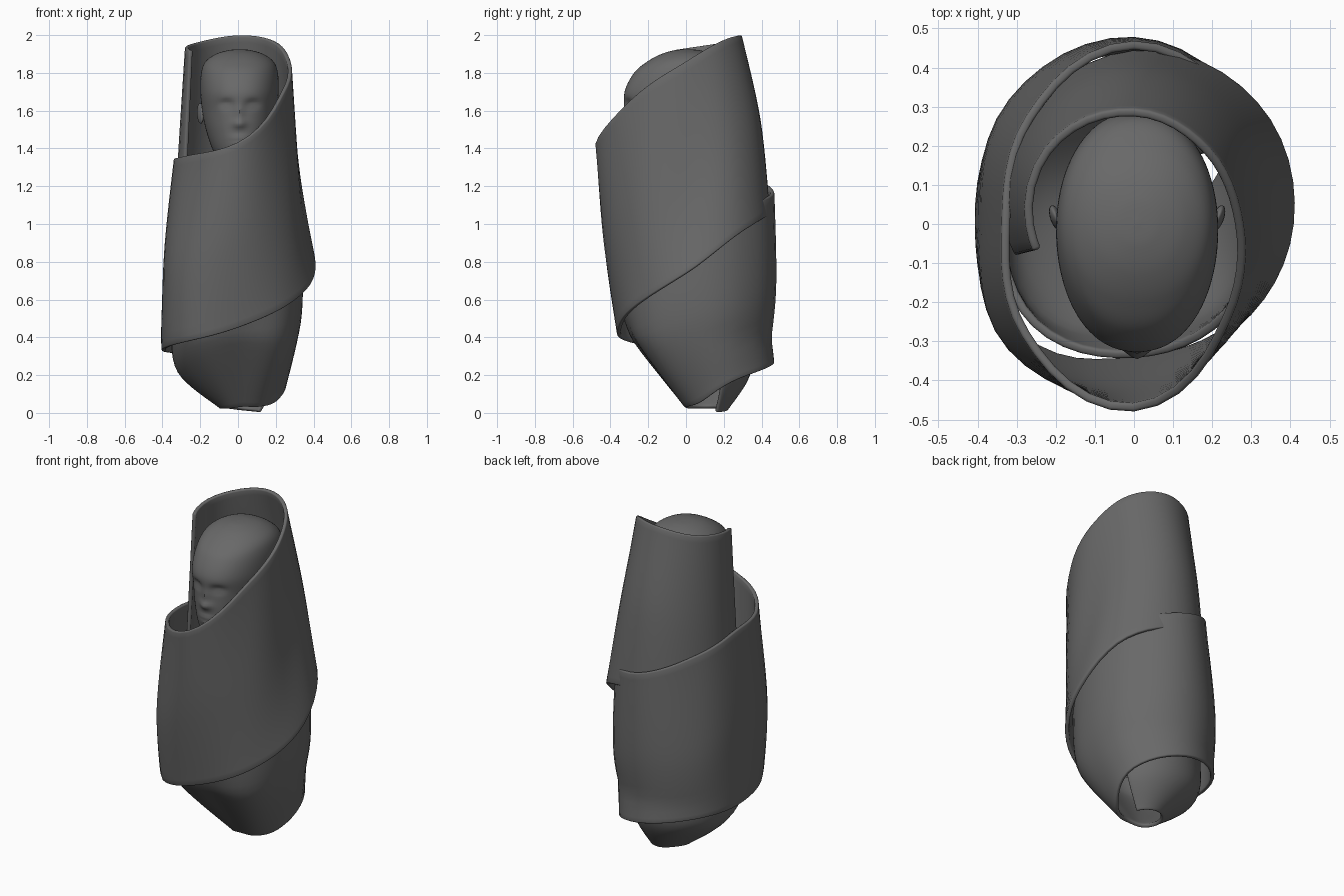
import bpy, math
from math import cos, sin, radians, exp

if "Cube" in bpy.data.objects:
    bpy.data.objects.remove(bpy.data.objects["Cube"])

GREY = bpy.data.materials.new("dark_grey")
GREY.diffuse_color = (.14, .14, .14, 1)
GREY.use_nodes = True
GREY.node_tree.nodes["Principled BSDF"].inputs["Base Color"].default_value = GREY.diffuse_color


def smooth(ob):
    bpy.ops.object.select_all(action='DESELECT')
    bpy.context.view_layer.objects.active = ob
    ob.select_set(True)
    bpy.ops.object.shade_smooth_by_angle(angle=radians(40))
    ob.data.materials.append(GREY)


def make(name, rows, closed=False):
    """Grid of points -> smooth mesh object."""
    n = len(rows[0])
    verts = [p for r in rows for p in r]
    faces = []
    for i in range(len(rows) - 1):
        for j in range(n if closed else n - 1):
            k = (j + 1) % n
            faces.append((i*n + j, i*n + k, (i+1)*n + k, (i+1)*n + j))
    if closed:
        faces.append(tuple(reversed(range(n))))
        faces.append(tuple(range((len(rows) - 1)*n, len(rows)*n)))
    me = bpy.data.meshes.new(name)
    me.from_pydata(verts, [], faces)
    ob = bpy.data.objects.new(name, me)
    bpy.context.collection.objects.link(ob)
    smooth(ob)
    return ob


def spline(keys, t):
    """Catmull-Rom through a list of tuples, t counted in keys."""
    i = min(int(t), len(keys) - 2)
    u = t - i
    a, b = keys[max(i-1, 0)], keys[i]
    c, d = keys[i+1], keys[min(i+2, len(keys) - 1)]
    return [0.5*(2*q + (r-p)*u + (2*p - 5*q + 4*r - s)*u*u + (3*q - p - 3*r + s)*u**3)
            for p, q, r, s in zip(a, b, c, d)]


# Wrapped cloth: one long strip, hood first, spiralling down to the foot
# (angle, top radius, z, middle radius, z, bottom radius, z)
STRIP = [
    (195, .268, 1.92, .292, 1.40, .315, .95),
    (140, .300, 1.96, .350, 1.45, .38, 1.00),
    (90, .295, 2.00, .395, 1.55, .445, 1.06),
    (45, .275, 1.97, .370, 1.45, .445, .97),
    (0, .280, 1.86, .335, 1.17, .410, .74),
    (-45, .348, 1.70, .375, 1.10, .375, .57),
    (-90, .480, 1.43, .435, .95, .360, .45),
    (-135, .405, 1.36, .455, .80, .425, .37),
    (-180, .338, 1.34, .390, .85, .410, .33),
    (-225, .390, 1.28, .450, .70, .435, .31),
    (-270, .468, 1.17, .477, .65, .432, .26),
    (-315, .395, 1.08, .405, .55, .320, .18),
    (-360, .335, .90, .322, .45, .180, .06),
    (-405, .340, .70, .305, .37, .120, .03),
    (-450, .345, .55, .270, .37, .100, .03),
    (-495, .370, .52, .325, .32, .110, .02),
    (-540, .350, .47, .335, .22, .120, .02),
    (-585, .370, .45, .330, .22, .120, .02),
    (-630, .370, .42, .280, .19, .120, .01),
    (-685, .290, .40, .240, .18, .110, .00),
]
SUB, ROWS = 6, 16
rows = []
for s in range((len(STRIP) - 1)*SUB + 1):
    a, r0, z0, r1, z1, r2, z2 = spline(STRIP, s/SUB)
    col = []
    for j in range(ROWS + 1):
        r, z = spline([(r0, z0), (r1, z1), (r2, z2)], 2*j/ROWS)
        k = 1 - min(max(z, 0)/.4, 1)          # foot is shifted to the back
        col.append((r*cos(radians(a)) + .03*k, r*sin(radians(a)) + .1*k, max(z, 0)))
    rows.append(col)
cloth = make("wrapped_cloth", rows)
m = cloth.modifiers.new("thickness", 'SOLIDIFY')
m.thickness = .022
m.offset = -1
# make sure the thickness grows inward
p = cloth.data.polygons[len(cloth.data.polygons)//2]
if p.normal.x*p.center.x + p.normal.y*p.center.y < 0:
    cloth.data.flip_normals()
b = cloth.modifiers.new("soft_rim", 'BEVEL')
b.width = .007
b.segments = 2
b.limit_method = 'ANGLE'
b.angle_limit = radians(50)

# Head: stacked ovals (z, half width, front y, back y) with a sculpted face
HEAD = [
    (1.20, .090, -.14, .06), (1.31, .090, -.22, .08), (1.34, .110, -.295, .10),
    (1.40, .145, -.315, .15), (1.50, .178, -.32, .22), (1.60, .198, -.318, .265),
    (1.70, .207, -.325, .287), (1.80, .203, -.275, .27), (1.86, .180, -.205, .21),
    (1.90, .125, -.13, .14), (1.92, .060, -.06, .07), (1.925, .006, -.005, .01),
]


def bump(x, z, cx, cz, wx, wz):
    return exp(-((x - cx)/wx)**2 - ((z - cz)/wz)**2)


def face_offset(x, z):
    nose = .014*bump(x, z, 0, 1.59, .022, .05) + .024*bump(x, z, 0, 1.53, .034, .022)
    eyes = sum(.022*bump(x, z, s*.07, 1.635, .035, .022) -
               .012*bump(x, z, s*.07, 1.63, .022, .010) for s in (-1, 1))
    mouth = .010*bump(x, z, 0, 1.455, .05, .012) + .010*bump(x, z, 0, 1.425, .045, .011)
    return eyes - nose - mouth


rows, N = [], 96
for s in range((len(HEAD) - 1)*8 + 1):
    z, w, yf, yb = spline(HEAD, s/8)
    ring = []
    for j in range(N):
        a = 2*math.pi*j/N
        x = w*math.copysign(abs(cos(a))**.9, cos(a))   # slightly boxy oval
        y = (yf + yb)/2 + (yb - yf)/2*sin(a)
        if sin(a) < 0 and z < 1.75:
            y += face_offset(x, z)*min(1, -2*sin(a))
        ring.append((x + .008, y, z))
    rows.append(ring)
make("head", rows, closed=True)

# Ears
for side, name in ((-1, "ear_left"), (1, "ear_right")):
    bpy.ops.mesh.primitive_uv_sphere_add(segments=20, ring_count=12, radius=1,
                                         location=(.008 + side*.207, .015, 1.585),
                                         rotation=(radians(-10), 0, side*radians(-20)))
    ear = bpy.context.object
    ear.name = name
    ear.scale = (.015, .034, .055)
    smooth(ear)
